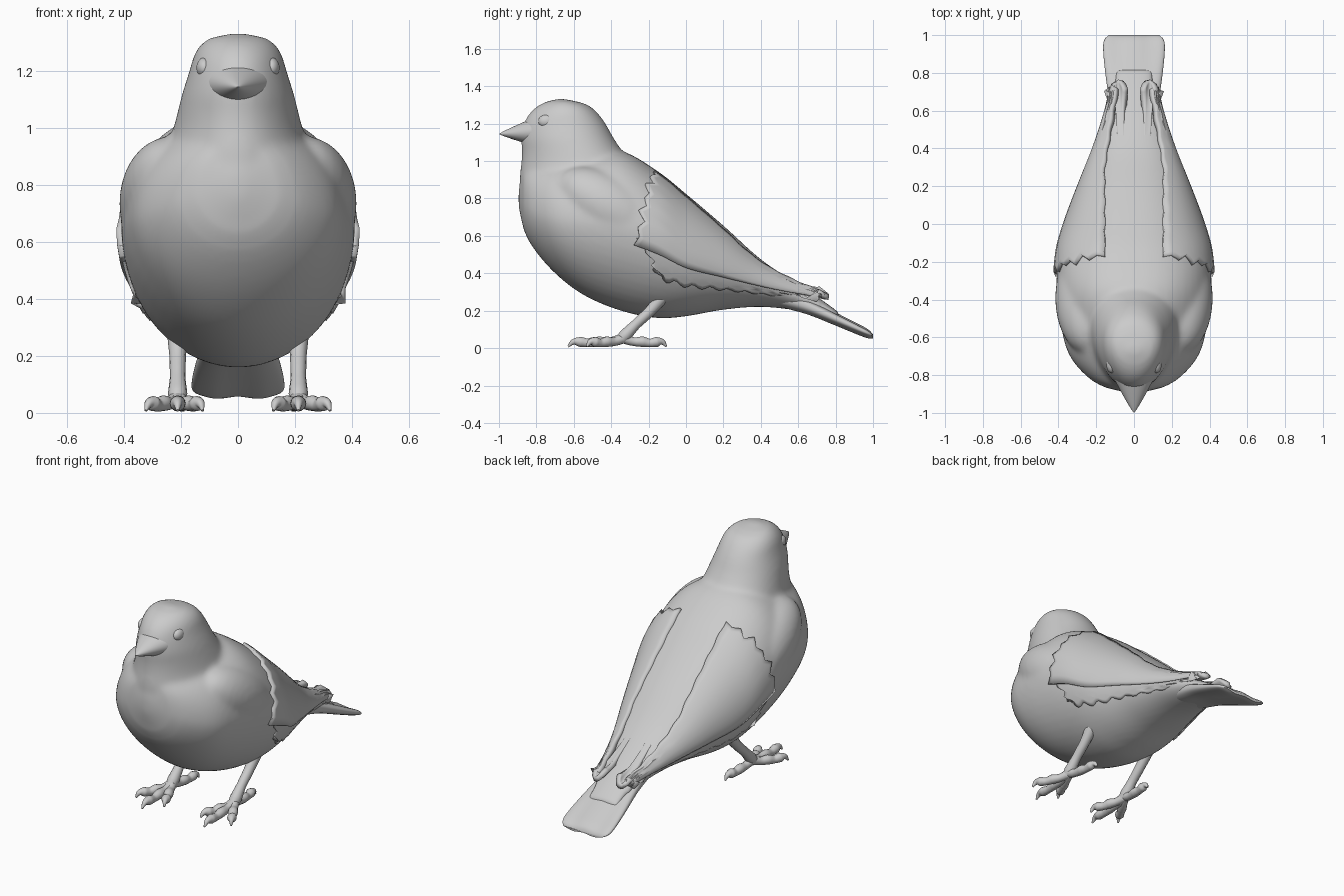
import bpy, bmesh
from math import sin, cos, acos, pi, radians
from mathutils import Vector, Matrix

if "Cube" in bpy.data.objects:
    bpy.data.objects.remove(bpy.data.objects["Cube"])

grey = bpy.data.materials.new("plain_grey")
grey.use_nodes = True
grey.diffuse_color = (0.6, 0.6, 0.6, 1)
grey.node_tree.nodes["Principled BSDF"].inputs["Base Color"].default_value = (0.6, 0.6, 0.6, 1)


def finish(bm, name, angle=50):
    """Turn a bmesh into a smooth, coloured object."""
    bmesh.ops.recalc_face_normals(bm, faces=bm.faces)
    mesh = bpy.data.meshes.new(name)
    bm.to_mesh(mesh)
    bm.free()
    obj = bpy.data.objects.new(name, mesh)
    bpy.context.collection.objects.link(obj)
    mesh.materials.append(grey)
    bpy.ops.object.select_all(action='DESELECT')
    obj.select_set(True)
    bpy.context.view_layer.objects.active = obj
    bpy.ops.object.shade_smooth_by_angle(angle=radians(angle))
    return obj


def sample(rows, t):
    """Smoothly interpolate table rows keyed by their first value."""
    t = min(max(t, rows[0][0]), rows[-1][0])
    last = len(rows) - 1
    i = max(k for k in range(last) if rows[k][0] <= t)

    def slope(k):
        a, b = rows[max(k - 1, 0)], rows[min(k + 1, last)]
        return (Vector(b) - Vector(a)) / (b[0] - a[0])
    p, q = Vector(rows[i]), Vector(rows[i + 1])
    h = q[0] - p[0]
    s = (t - p[0]) / h
    e = s * s * (3 - 2 * s)
    return (p * (1 - e) + q * e + slope(i) * h * s * (1 - s) ** 2
            - slope(i + 1) * h * s * s * (1 - s))


def loft(bm, rings):
    """Skin closed rings and cap both ends."""
    loops = [[bm.verts.new(p) for p in ring] for ring in rings]
    for a, b in zip(loops, loops[1:]):
        for k in range(len(a)):
            n = (k + 1) % len(a)
            bm.faces.new((a[k], a[n], b[n], b[k]))
    bm.faces.new(loops[0][::-1])
    bm.faces.new(loops[-1])


def steps(lo, hi, n):
    return [lo + (hi - lo) * k / n for k in range(n + 1)]


CIRCLE = [2 * pi * k / 48 for k in range(48)]
SQUARE = .87

# Body stations: y, belly z, widest z, back z, half width
BODY = [(-.895, .75, .8, .85, .03), (-.875, .65, .77, .94, .13), (-.82, .54, .73, .98, .235),
        (-.7, .4, .69, 1.01, .34), (-.55, .285, .67, 1.04, .385), (-.35, .2, .65, 1.055, .41),
        (-.15, .16, .575, .945, .4), (0, .17, .485, .825, .36), (.2, .205, .415, .655, .285),
        (.4, .22, .345, .475, .205), (.6, .2, .275, .34, .14), (.72, .175, .22, .262, .115),
        (.84, .125, .15, .175, .1)]

# Head stations: z, front y, back y, half width
HEAD = [(.75, -.885, -.3, .22), (.9, -.89, -.26, .25), (1, -.88, -.3, .225),
        (1.06, -.878, -.345, .21), (1.12, -.882, -.385, .195), (1.2, -.868, -.43, .17),
        (1.26, -.832, -.475, .152), (1.3, -.785, -.525, .124), (1.322, -.735, -.595, .085),
        (1.332, -.69, -.65, .03)]


def body_point(y, a, lift=0):
    _, low, mid, top, wide = sample(BODY, y)
    c, s = cos(a), sin(a)
    if s > 0:
        rise, x = top - mid, abs(c) ** SQUARE * (1 if c > 0 else -1)
    else:
        rise, x = mid - low, c * (1 + .07 * s)
    return Vector(((wide + lift) * x, y, mid + (rise + lift) * s))


def head_ring(z):
    _, front, back, wide = sample(HEAD, z)
    return [(wide * cos(a) * (1 + .12 * sin(a)), (front + back) / 2 + (back - front) / 2 * sin(a), z)
            for a in CIRCLE]


def ellipsoid(bm, centre, size, tilt=0):
    m = Matrix.Translation(centre) @ Matrix.Rotation(tilt, 4, 'X') @ Matrix.Diagonal((*size, 1))
    bmesh.ops.create_uvsphere(bm, u_segments=32, v_segments=20, radius=1, matrix=m)


# Body, head and folded shoulders blended into one skin
bm = bmesh.new()
loft(bm, [[body_point(y, a) for a in CIRCLE] for y in steps(-.895, .82, 60)])
loft(bm, [head_ring(z) for z in steps(.75, 1.332, 40)])
for side in (-1, 1):
    ellipsoid(bm, (side * .238, -.39, .735), (.18, .34, .18), radians(-32))
body = finish(bm, "body")
remesh = body.modifiers.new("blend", 'REMESH')
remesh.mode = 'VOXEL'
remesh.voxel_size = .014
remesh.use_smooth_shade = True
relax = body.modifiers.new("relax", 'SMOOTH')
relax.factor = .5
relax.iterations = 14

# Beak: blunt cone, drooping slightly to the tip
bm = bmesh.new()
rings = []
for s in steps(0, 1, 14):
    r = (1 - s) ** .9 + .02
    rings.append([(.108 * r * cos(a), -.81 - .188 * s, 1.157 - .012 * s + .075 * r * sin(a))
                  for a in CIRCLE])
loft(bm, rings)
finish(bm, "beak")

# Eyes
for side, label in ((1, "left"), (-1, "right")):
    bm = bmesh.new()
    ellipsoid(bm, (side * .118, -.745, 1.212), (.028, .045, .036))
    finish(bm, label + "_eye")

# Tail: flat blade, y, middle z, half thickness, half width
TAIL = [(.5, .28, .06, .12), (.65, .222, .042, .132), (.8, .155, .033, .152),
        (.92, .1, .026, .163), (.975, .075, .02, .158), (1, .062, .008, .135)]


def tail_ring(y):
    _, mid, thick, wide = sample(TAIL, y)
    ring = []
    for a in CIRCLE:
        c, s = cos(a), sin(a)
        x = wide * abs(c) ** .6 * (1 if c > 0 else -1)
        sag = .009 * cos(x / wide * 2 * pi)
        ring.append((x, y, mid + sag * (y - .5) + thick * abs(s) ** .8 * (1 if s > 0 else -1)))
    return ring


bm = bmesh.new()
loft(bm, [tail_ring(y) for y in steps(.5, 1, 30)])
finish(bm, "tail")


def panel(name, side, front, back, angles, lift, thick, rows=12, cols=40, jag=.014, sink=0):
    """Ragged feather sheet that follows the body between two angles."""
    bm = bmesh.new()
    grid = []
    for i, v in enumerate(steps(0, 1, rows)):
        zig = jag * (1 if i % 2 else -1) * (1 + .6 * sin(i * 5))
        line = []
        for j, u in enumerate(steps(0, 1, cols)):
            y0, y1 = front(v) + zig, back(v) + zig
            y = y0 + (y1 - y0) * u
            lo, hi = angles(y, j)
            p = body_point(y, lo + (hi - lo) * v, lift - sink * (1 - u) ** 2)
            p.z += .05 * u ** 5
            line.append(bm.verts.new((side * p.x, p.y, p.z)))
        grid.append(line)
    for a, b in zip(grid, grid[1:]):
        for j in range(cols):
            bm.faces.new((a[j], a[j + 1], b[j + 1], b[j]))
    obj = finish(bm, name, 40)
    # Make the sheet face outward before thickening inward
    if sum(f.normal.x for f in obj.data.polygons) * side < 0:
        obj.data.flip_normals()
    solid = obj.modifiers.new("thickness", 'SOLIDIFY')
    solid.thickness = thick
    solid.offset = -1


def at_x(x, y):
    return acos(min(x / sample(BODY, y)[4], 1) ** (1 / SQUARE))


def wing_angles(y, j):
    fade = min(max((y - .3) / .45, 0), 1)
    return -.17, at_x(.15 - .07 * fade + .003 * sin(j * 1.3), y)


def under_angles(y, j):
    return -.08, -.49 - .04 * sin(j * 1.3)


def inner_angles(y, j):
    return at_x(.088, y), at_x(.052, y)


# Folded wings, the ragged feathers below them and the long inner feathers
for side, label in ((1, "left"), (-1, "right")):
    panel(label + "_wing", side, lambda v: -.265 + .11 * v, lambda v: .7 + .03 * v,
          wing_angles, .018, .03)
    panel(label + "_under_feathers", side, lambda v: -.25 + .13 * v, lambda v: .67 - .02 * v,
          under_angles, .009, .02, rows=6)
    panel(label + "_inner_feather", side, lambda v: .4, lambda v: .765 - .05 * (2 * v - 1) ** 2,
          inner_angles, .018, .03, rows=6, cols=20, jag=0, sink=.03)


def limb(name, points):
    """Round tapered tube; each point is x, y, z, radius."""
    curve = bpy.data.curves.new(name, 'CURVE')
    curve.dimensions = '3D'
    curve.bevel_depth = 1
    curve.bevel_resolution = 4
    curve.resolution_u = 5
    curve.use_fill_caps = True
    spline = curve.splines.new('BEZIER')
    spline.bezier_points.add(len(points) - 1)
    for bp, (x, y, z, r) in zip(spline.bezier_points, points):
        bp.co, bp.radius = (x, y, z), r
        bp.handle_left_type = bp.handle_right_type = 'AUTO'
    curve.materials.append(grey)
    bpy.context.collection.objects.link(bpy.data.objects.new(name, curve))


def toe(name, start, end):
    """Knuckled toe with a hooked claw."""
    a, b = Vector(start), Vector(end)
    shape = ((0, .022, .027), (.25, .008, .023), (.45, .01, .028), (.62, .006, .022),
             (.78, .014, .027), (.9, .016, .016), (1, -.008, .005))
    limb(name, [(*(a.lerp(b, t) + Vector((0, 0, up))), r) for t, up, r in shape])


# Legs and feet
for side, label in ((1, "left"), (-1, "right")):
    x = side * .212
    limb(label + "_leg", [(x, -.13, .27, .036), (x, -.19, .2, .029), (x, -.27, .125, .027),
                          (x, -.325, .068, .034), (x, -.35, .042, .03)])
    for part, dx, y in (("outer", .112, -.53), ("middle", 0, -.63), ("inner", -.088, -.54),
                        ("hind", -.02, -.105)):
        toe(f"{label}_{part}_toe", (x, -.335, .03), (x + side * dx, y, .016))
